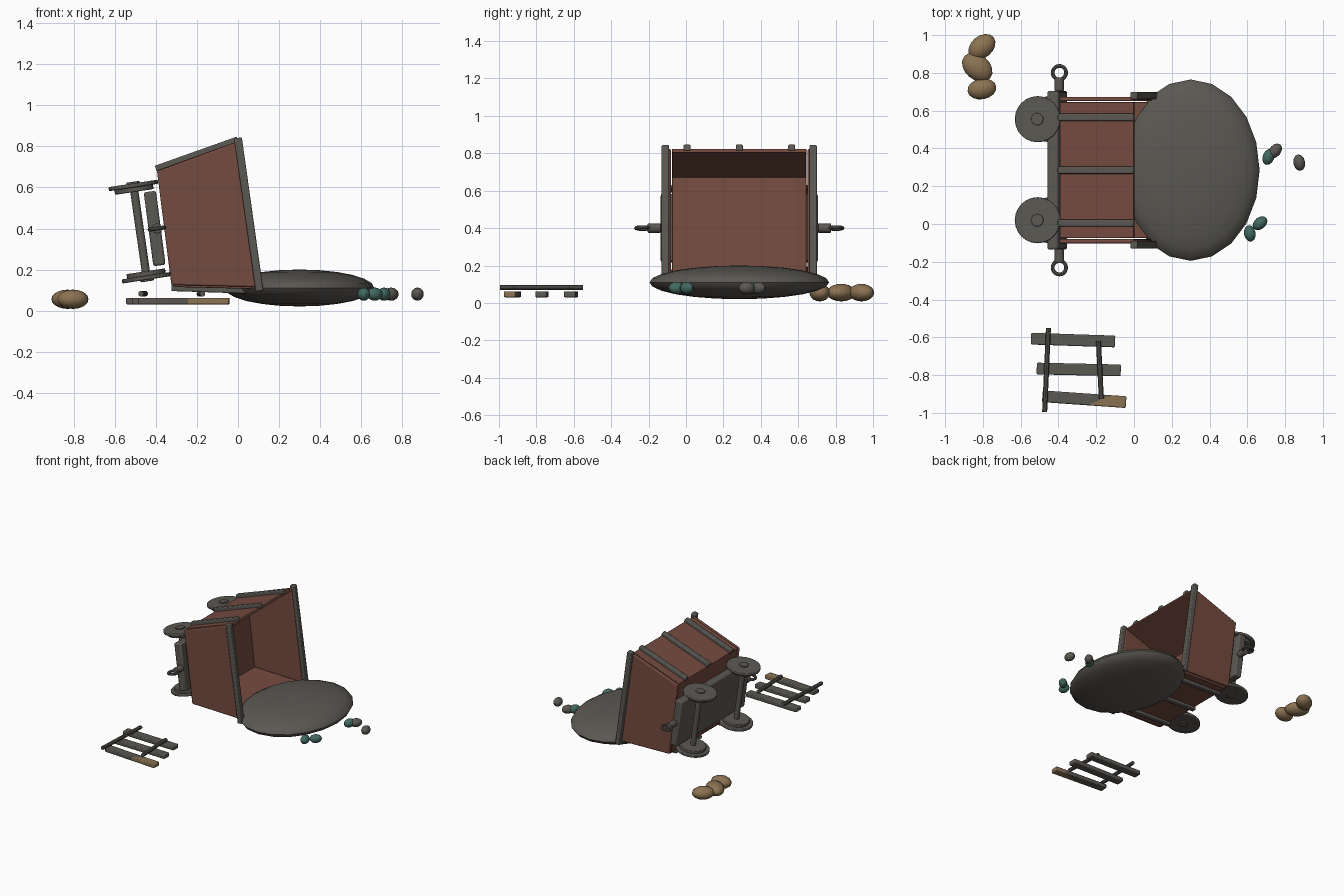
import bpy, bmesh, math
from mathutils import Vector, Matrix

if "Cube" in bpy.data.objects:
    bpy.data.objects.remove(bpy.data.objects["Cube"], do_unlink=True)


def material(name, rgb):
    m = bpy.data.materials.new(name)
    m.use_nodes = True
    m.diffuse_color = (*rgb, 1)
    m.node_tree.nodes["Principled BSDF"].inputs["Base Color"].default_value = (*rgb, 1)
    return m


iron = material("dark iron", (0.105, 0.098, 0.086))
rust = material("rusty red", (0.175, 0.07, 0.05))
tan = material("tan wood", (0.26, 0.17, 0.085))
teal = material("teal ore", (0.055, 0.145, 0.12))
MID = 0.285  # cart centre line in y


def finish(bm, name, mat, matrix=Matrix(), bevel=0):
    bmesh.ops.recalc_face_normals(bm, faces=bm.faces)
    mesh = bpy.data.meshes.new(name)
    bm.to_mesh(mesh)
    bm.free()
    ob = bpy.data.objects.new(name, mesh)
    bpy.context.collection.objects.link(ob)
    mesh.materials.append(mat)
    ob.matrix_world = matrix
    if bevel:
        mod = ob.modifiers.new("Bevel", 'BEVEL')
        mod.width, mod.segments = bevel, 2
    bpy.ops.object.select_all(action='DESELECT')
    ob.select_set(True)
    bpy.context.view_layer.objects.active = ob
    bpy.ops.object.shade_smooth_by_angle(angle=math.radians(35))
    return ob


def beam(name, p, q, thick, width, mat, bevel=0.006):
    """Box from p to q, its width running along y."""
    p, q = Vector(p), Vector(q)
    z = (q - p).normalized()
    x = Vector((0, 1, 0)).cross(z).normalized()
    rot = Matrix((x, z.cross(x), z)).transposed().to_4x4()
    bm = bmesh.new()
    bmesh.ops.create_cube(bm, size=1)
    bmesh.ops.scale(bm, vec=(thick, width, (q - p).length), verts=bm.verts)
    return finish(bm, name, mat, Matrix.Translation((p + q) / 2) @ rot, bevel)


def rod(name, p, q, radius, mat, end=None, sides=20, bevel=0):
    p, q = Vector(p), Vector(q)
    bm = bmesh.new()
    bmesh.ops.create_cone(bm, cap_ends=True, segments=sides, radius1=radius,
                          radius2=radius if end is None else end, depth=(q - p).length)
    rot = (q - p).to_track_quat('Z', 'Y').to_matrix().to_4x4()
    return finish(bm, name, mat, Matrix.Translation((p + q) / 2) @ rot, bevel)


def lump(name, centre, radii, turn, mat, sides=16, rings=10):
    bm = bmesh.new()
    bmesh.ops.create_uvsphere(bm, u_segments=sides, v_segments=rings, radius=1)
    bmesh.ops.scale(bm, vec=radii, verts=bm.verts)
    return finish(bm, name, mat, Matrix.Translation(centre) @ Matrix.Rotation(math.radians(turn), 4, 'Z'))


# Tipped tub: floor and the two end plates
beam("tub_floor", (-0.38, MID, 0.68), (-0.315, MID, 0.13), 0.02, 0.72, rust, 0.004)
beam("upper_end_plate", (-0.39, MID, 0.675), (0.0, MID, 0.815), 0.02, 0.72, rust, 0.004)
beam("lower_end_plate", (-0.315, MID, 0.125), (0.095, MID, 0.115), 0.02, 0.72, rust, 0.004)

# Side panels and their rim bars
for side, label in ((-1, "right"), (1, "left")):
    bm = bmesh.new()
    y = MID + side * 0.365
    outline = ((0.0, 0.825), (0.095, 0.115), (-0.325, 0.125), (-0.395, 0.68))
    face = bm.faces.new([bm.verts.new((x, y, z)) for x, z in outline])
    out = bmesh.ops.extrude_face_region(bm, geom=[face])
    moved = [v for v in out["geom"] if isinstance(v, bmesh.types.BMVert)]
    bmesh.ops.translate(bm, vec=(0, side * 0.022, 0), verts=moved)
    finish(bm, label + "_side_panel", rust, bevel=0.007)
    y = MID + side * 0.395
    beam(label + "_rim_bar", (0.0, y, 0.842), (0.105, y, 0.095), 0.038, 0.04, iron)

# Ribs on both end plates
for i in (-1, 0, 1):
    y = MID + i * 0.28
    beam("upper_rib", (-0.40, y, 0.69), (0.0, y, 0.832), 0.034, 0.038, iron)
    beam("lower_rib", (-0.325, y, 0.112), (0.10, y, 0.098), 0.034, 0.038, iron)

# Chassis block with a coupling and ring at each end
beam("chassis", (-0.43, MID, 0.58), (-0.383, MID, 0.22), 0.06, 0.84, iron, 0.01)
for side in (-1, 1):
    y = MID + side * 0.42
    rod("coupling_bar", (-0.395, y, 0.4), (-0.395, y + side * 0.07, 0.4), 0.025, iron, sides=12, bevel=0.004)
    bpy.ops.mesh.primitive_torus_add(major_segments=20, minor_segments=8, major_radius=0.036,
                                     minor_radius=0.01, location=(-0.395, y + side * 0.096, 0.4),
                                     rotation=(0, math.radians(-8), 0))
    ring = bpy.context.object
    ring.name = "coupling_ring"
    ring.data.materials.append(iron)
    bpy.ops.object.shade_smooth_by_angle()

# Axles with flanged wheels
along = Vector((-0.15, 0, 0.99)).normalized()
for y in (0.02, 0.555):
    top, low = Vector((-0.51, y, 0.61)), Vector((-0.445, y, 0.16))
    rod("axle", low, top, 0.02, iron, sides=12)
    for hub, out in ((top, along), (low, -along)):
        rod("wheel_flange", hub - out * 0.01, hub + out * 0.01, 0.122, iron, sides=24, bevel=0.005)
        rod("wheel_tread", hub - out * 0.032, hub - out * 0.005, 0.095, iron, sides=24, bevel=0.004)
        rod("wheel_hub", hub, hub + out * 0.018, 0.033, iron, sides=16, bevel=0.003)

# Spilled heap
lump("spilled_heap", (0.30, MID, 0.11), (0.365, 0.48, 0.09), 0, iron, 20, 12)

# Scattered ore pieces
for x, y, turn, mat in ((0.613, -0.05, 100, teal), (0.667, 0.004, 40, teal), (0.712, 0.355, 70, teal),
                        (0.747, 0.387, 50, iron), (0.875, 0.325, 100, iron)):
    lump("ore_piece", (x, y, 0.08), (0.044, 0.031, 0.032), turn, mat, 12, 8)

# Tan boulders
for x, y, rx, ry, turn in ((-0.805, 0.938, 0.08, 0.058, 40), (-0.83, 0.83, 0.09, 0.066, -40),
                           (-0.805, 0.715, 0.077, 0.055, 10)):
    lump("boulder", (x, y, 0.055), (rx, ry, 0.047), turn, tan)

# Broken track: sleepers, the last one partly bare wood
for start, end in (((-0.545, -0.607), (-0.10, -0.622)), ((-0.515, -0.765), (-0.07, -0.775))):
    beam("sleeper", (*start, 0.046), (*end, 0.046), 0.032, 0.062, iron)
worn = beam("worn_sleeper", (-0.485, -0.912, 0.046), (-0.042, -0.943, 0.046), 0.032, 0.062, iron)
worn.data.materials.append(tan)
inverse = worn.matrix_world.inverted()
point = inverse @ Vector((-0.17, -0.925, 0.046))
normal = inverse.to_3x3() @ Vector((0.055, -0.13, 0)).normalized()
normal = inverse.to_3x3() @ Vector((0.42, -0.9, 0)).normalized()
bm = bmesh.new()
bm.from_mesh(worn.data)
bmesh.ops.bisect_plane(bm, geom=bm.verts[:] + bm.edges[:] + bm.faces[:], plane_co=point, plane_no=normal)
for f in bm.faces:
    f.material_index = int((f.calc_center_median() - point).dot(normal) > 0)
bm.to_mesh(worn.data)
bm.free()

# Rails
rod("long_rail", (-0.453, -0.55, 0.082), (-0.473, -0.995, 0.082), 0.014, iron, sides=10)
rod("short_rail", (-0.188, -0.62, 0.082), (-0.173, -0.925, 0.082), 0.014, iron, sides=10)
